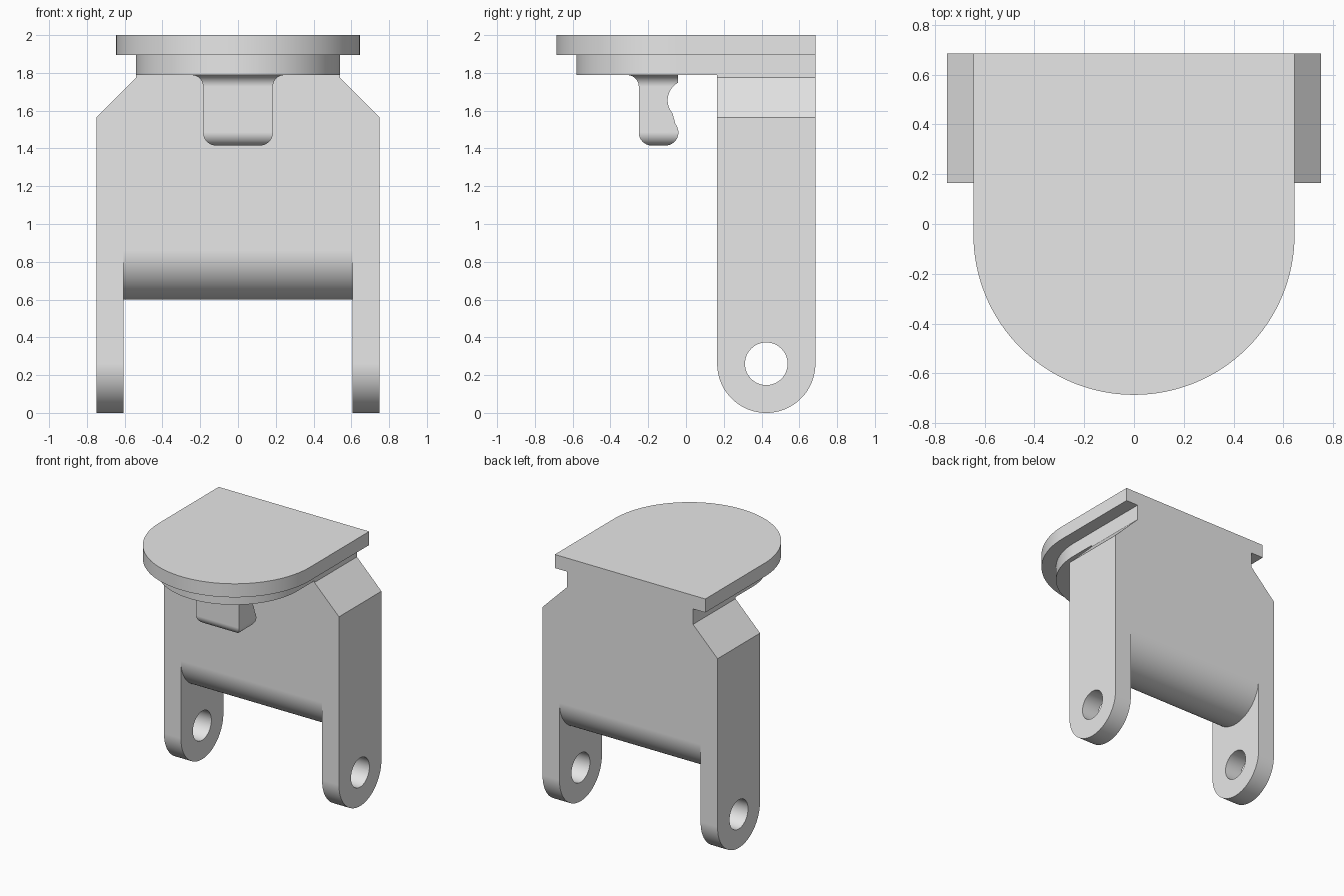
import bpy, bmesh
from math import sin, cos, radians

cube = bpy.data.objects.get("Cube")
if cube:
    bpy.data.objects.remove(cube, do_unlink=True)

grey = bpy.data.materials.new("plain grey")
grey.use_nodes = True
grey.diffuse_color = (0.8, 0.8, 0.8, 1)
grey.node_tree.nodes["Principled BSDF"].inputs["Base Color"].default_value = (0.8, 0.8, 0.8, 1)


def arc(cx, cy, r, start, end, steps=16):
    angles = [radians(start + (end - start) * i / steps) for i in range(steps + 1)]
    return [(cx + r * cos(a), cy + r * sin(a)) for a in angles]


def prism(name, outline, axis, low, high):
    """Extrude a 2D outline along an axis; the outline uses the other two axes in order."""
    place = {"x": lambda p, d: (d, p[0], p[1]),
             "y": lambda p, d: (p[0], d, p[1]),
             "z": lambda p, d: (p[0], p[1], d)}[axis]
    bm = bmesh.new()
    ends = [[bm.verts.new(place(p, d)) for p in outline] for d in (low, high)]
    for ring in ends:
        bm.faces.new(ring)
    for i in range(len(outline)):
        j = (i + 1) % len(outline)
        bm.faces.new((ends[0][i], ends[0][j], ends[1][j], ends[1][i]))
    bmesh.ops.recalc_face_normals(bm, faces=bm.faces)
    mesh = bpy.data.meshes.new(name)
    bm.to_mesh(mesh)
    bm.free()
    mesh.materials.append(grey)
    obj = bpy.data.objects.new(name, mesh)
    bpy.context.collection.objects.link(obj)
    return obj


def select(obj):
    bpy.ops.object.select_all(action="DESELECT")
    obj.select_set(True)
    bpy.context.view_layer.objects.active = obj


def combine(obj, other, operation):
    """Apply a boolean and drop the second shape."""
    mod = obj.modifiers.new("boolean", "BOOLEAN")
    mod.object, mod.operation, mod.solver = other, operation, "EXACT"
    select(obj)
    bpy.ops.object.modifier_apply(modifier=mod.name)
    bpy.data.objects.remove(other, do_unlink=True)


def finish(obj):
    """Merge coplanar faces and smooth the curved ones."""
    bm = bmesh.new()
    bm.from_mesh(obj.data)
    bmesh.ops.remove_doubles(bm, verts=bm.verts, dist=0.0002)
    bmesh.ops.dissolve_limit(bm, angle_limit=radians(0.2), verts=bm.verts, edges=bm.edges)
    bm.to_mesh(obj.data)
    bm.free()
    select(obj)
    bpy.ops.object.shade_smooth_by_angle(angle=radians(30))
    weighted = obj.modifiers.new("weighted normals", "WEIGHTED_NORMAL")
    weighted.keep_sharp = True


FRONT, BACK = 0.165, 0.685
MID, R = (FRONT + BACK) / 2, (BACK - FRONT) / 2
WIDE, NECK, INNER = 0.75, 0.54, 0.605

# Bracket body: rounded foot from the side, chamfered shoulders from the front
bracket = prism("bracket", arc(MID, R, R, 180, 360, 48) + [(BACK, 1.95), (FRONT, 1.95)],
                "x", -WIDE, WIDE)
# Cut away both shoulders
for s in (-1, 1):
    shoulder = [(s * NECK, 2.1), (s * NECK, 1.775), (s * WIDE, 1.565),
                (s * 0.9, 1.415), (s * 0.9, 2.1)]
    combine(bracket, prism("shoulder_cutter", shoulder, "y", 0, 1), "DIFFERENCE")

# Gap between the arms, leaving a rounded lower edge on the web
web_z = 0.6 + R
gap = [(FRONT - 0.1, -0.1), (BACK + 0.1, -0.1), (BACK + 0.1, web_z)]
gap += arc(MID, web_z, R, 360, 180, 48) + [(FRONT - 0.1, web_z)]
combine(bracket, prism("gap_cutter", gap, "x", -INNER, INNER), "DIFFERENCE")

# Pin holes through both arms
hole = arc(MID, R, 0.113, 0, 360, 48)[:-1]
combine(bracket, prism("hole_cutter", hole, "x", -1, 1), "DIFFERENCE")


# Two stacked plates with round fronts
def plate(name, r, low, high):
    return prism(name, arc(0, -0.041, r, 180, 360, 64) + [(r, BACK), (-r, BACK)], "z", low, high)


combine(bracket, plate("lower_plate", NECK, 1.788, 1.895), "UNION")
combine(bracket, plate("top_plate", 0.645, 1.895, 2.0), "UNION")
finish(bracket)

# Hook under the plate: side outline with a notch in the back
side = [(-0.31, 1.795), (-0.31, 1.788)]
side += arc(-0.31, 1.728, 0.06, 90, 0)
side += arc(-0.18, 1.485, 0.07, 180, 270)
side += arc(-0.11, 1.485, 0.07, 270, 400)
side += arc(0.01, 1.655, 0.107, 221, 120, 20)
side += [(-0.043, 1.765), (-0.043, 1.795)]
hook = prism("hook", side, "x", -0.3, 0.3)

# Hook front outline: flared top, rounded lower corners
half = arc(0.115, 1.485, 0.07, 270, 360) + arc(0.245, 1.728, 0.06, 180, 90)
half += [(0.245, 1.8)]
front = half + [(-x, z) for x, z in reversed(half)]
combine(hook, prism("hook_trim", front, "y", -0.5, 0.1), "INTERSECT")
finish(hook)
